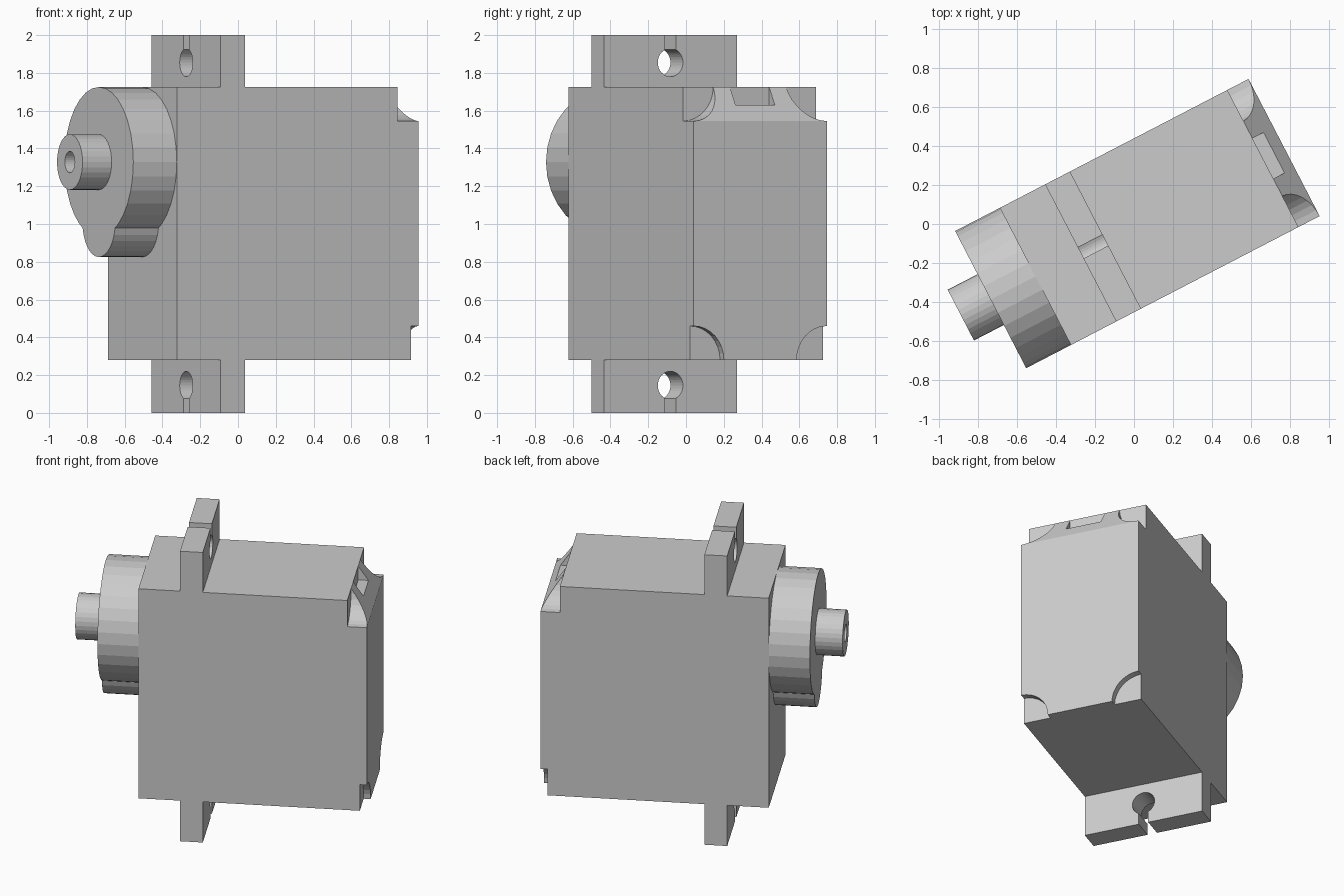
import bpy, bmesh, math
from mathutils import Matrix, Vector

cube = bpy.data.objects.get("Cube")
if cube:
    bpy.data.objects.remove(cube, do_unlink=True)

grey = bpy.data.materials.new("light grey plastic")
grey.use_nodes = True
colour = (0.6, 0.6, 0.6, 1)
grey.diffuse_color = colour
grey.node_tree.nodes["Principled BSDF"].inputs["Base Color"].default_value = colour

# Main sizes: x runs along the shaft, y across the case
HALF = 0.397
FRONT, BACK, BASE, TOP = -0.574, 0.866, 0.28, 1.725
EAR_A, EAR_B = -0.312, -0.168
SHOULDER, SLOPE_Z = 0.743, 1.545
MID_Z = TOP - HALF
NOSE = -0.833


def add(name, bm):
    bmesh.ops.recalc_face_normals(bm, faces=bm.faces)
    mesh = bpy.data.meshes.new(name)
    bm.to_mesh(mesh)
    bm.free()
    mesh.materials.append(grey)
    obj = bpy.data.objects.new(name, mesh)
    bpy.context.collection.objects.link(obj)
    return obj


def rod(name, x0, x1, y, z, radius, sides=32):
    bm = bmesh.new()
    turn = Matrix.Translation(((x0 + x1) / 2, y, z)) @ Matrix.Rotation(math.pi / 2, 4, "Y")
    bmesh.ops.create_cone(bm, cap_ends=True, segments=sides, radius1=radius,
                          radius2=radius, depth=x1 - x0, matrix=turn)
    return add(name, bm)


def box(name, low, high):
    low, high = Vector(low), Vector(high)
    bm = bmesh.new()
    place = Matrix.Translation((low + high) / 2) @ Matrix.Diagonal((*(high - low), 1))
    bmesh.ops.create_cube(bm, size=1, matrix=place)
    return add(name, bm)


def combine(target, tool, operation="DIFFERENCE"):
    tool.hide_render = True
    mod = target.modifiers.new("cut", "BOOLEAN")
    mod.operation, mod.solver, mod.object = operation, "EXACT", tool
    bpy.context.view_layer.objects.active = target
    bpy.ops.object.modifier_apply(modifier=mod.name)
    bpy.data.objects.remove(tool, do_unlink=True)


# Case with both mounting ears and the sloped rear top edge, as one side profile
outline = [(FRONT, BASE), (EAR_A, BASE), (EAR_A, 0), (EAR_B, 0), (EAR_B, BASE),
           (BACK, BASE), (BACK, SLOPE_Z), (SHOULDER, TOP), (EAR_B, TOP),
           (EAR_B, 2), (EAR_A, 2), (EAR_A, TOP), (FRONT, TOP)]
bm = bmesh.new()
side = bm.faces.new([bm.verts.new((x, -HALF, z)) for x, z in outline])
sweep = bmesh.ops.extrude_face_region(bm, geom=[side])
bmesh.ops.translate(bm, vec=(0, 2 * HALF, 0),
                    verts=[v for v in sweep["geom"] if isinstance(v, bmesh.types.BMVert)])
case = add("servo_case", bm)

# Round screw pockets in the four rear corners
for y in (-HALF, HALF):
    combine(case, rod("pocket_cutter", SHOULDER, 1.0, y, TOP, 0.18))
    combine(case, rod("pocket_cutter", 0.822, 1.0, y, BASE, 0.18))

# Cable notch in the sloped edge
combine(case, box("notch_cutter", (SHOULDER, -0.117, 1.63), (1, 0.117, 1.9)))

# Screw hole and open slot in each ear
for z, end in ((1.855, 2.1), (0.145, -0.1)):
    combine(case, rod("hole_cutter", EAR_A - 0.1, EAR_B + 0.1, 0, z, 0.075))
    combine(case, box("slot_cutter", (EAR_A - 0.1, -0.032, min(z, end)),
                      (EAR_B + 0.1, 0.032, max(z, end))))

# Gear housing: large round boss with a smaller lobe below
housing = rod("gear_housing", NOSE, FRONT, 0, MID_Z, HALF)
combine(housing, rod("housing_lobe", NOSE, FRONT, 0, 1.015, 0.19), "UNION")

# Hollow output shaft
shaft = rod("output_shaft", -1.006, NOSE, 0, MID_Z, 0.147)
combine(shaft, rod("bore_cutter", -1.1, NOSE - 0.01, 0, MID_Z, 0.057))

# Turn the whole assembly to its resting angle
angle = Matrix.Rotation(math.radians(27.4), 4, "Z") @ Matrix.Translation((0, -0.006, 0))
for part in (case, housing, shaft):
    part.data.transform(angle)
    part.data.update()
